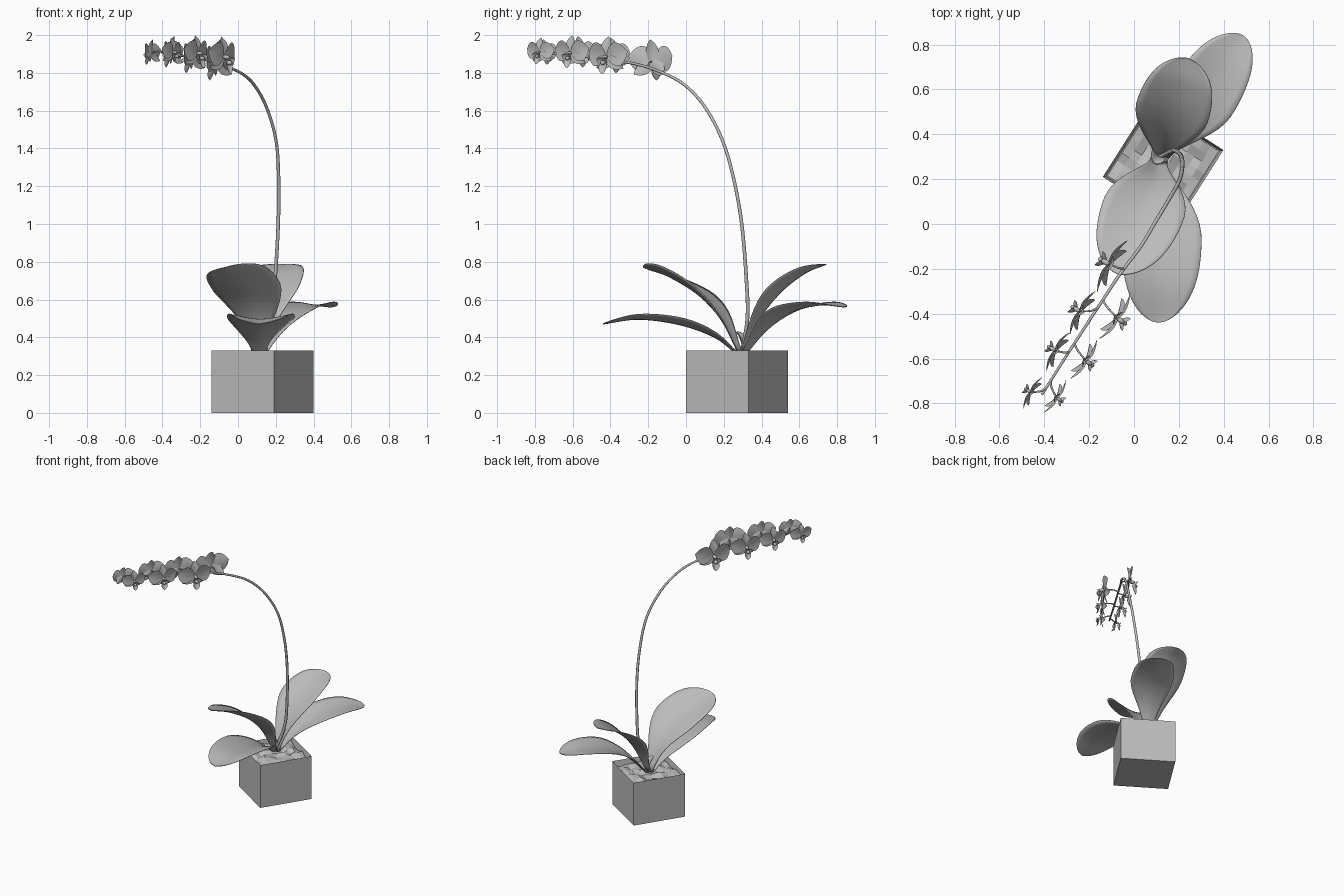
import bpy, bmesh, math, random
from mathutils import Vector, Matrix

random.seed(4)
cube = bpy.data.objects.get("Cube")
if cube:
    bpy.data.objects.remove(cube)

grey = bpy.data.materials.new("plain grey")
grey.use_nodes = True
grey.diffuse_color = (0.5, 0.5, 0.5, 1)
grey.node_tree.nodes["Principled BSDF"].inputs["Base Color"].default_value = (0.5, 0.5, 0.5, 1)
UP = Vector((0, 0, 1))


def make_object(name, data, matrix=None):
    ob = bpy.data.objects.new(name, data)
    bpy.context.collection.objects.link(ob)
    data.materials.append(grey)
    if matrix:
        ob.matrix_world = matrix
    return ob


def finish(name, bm, smooth=True, matrix=None):
    me = bpy.data.meshes.new(name)
    for f in bm.faces:
        f.smooth = smooth
    bm.to_mesh(me)
    bm.free()
    return make_object(name, me, matrix)


def spline(points, t):
    """Point at t (0..1) on a smooth curve through the points."""
    p = [Vector(q) for q in points]
    p = [2 * p[0] - p[1]] + p + [2 * p[-1] - p[-2]]
    x = t * (len(p) - 3)
    i = min(int(x), len(p) - 4)
    f = x - i
    a, b, c, d = p[i:i + 4]
    return 0.5 * (2 * b + (c - a) * f + (2 * a - 5 * b + 4 * c - d) * f ** 2
                  + (3 * b - a - 3 * c + d) * f ** 3)


def sheet(bm, rows, cols, func):
    """Grid surface: func(u, v) with u in 0..1 and v in -1..1."""
    grid = [[bm.verts.new(func(i / rows, 2 * j / cols - 1)) for j in range(cols + 1)]
            for i in range(rows + 1)]
    for a, b in zip(grid, grid[1:]):
        for j in range(cols):
            bm.faces.new((a[j], a[j + 1], b[j + 1], b[j]))


def tube(name, points, radii):
    cu = bpy.data.curves.new(name, 'CURVE')
    cu.dimensions = '3D'
    cu.bevel_depth = 1
    cu.bevel_resolution = 2
    cu.use_fill_caps = True
    sp = cu.splines.new('POLY')
    sp.points.add(len(points) - 1)
    for i, (q, co) in enumerate(zip(sp.points, points)):
        q.co = (*co, 1)
        q.radius = radii[0] + (radii[1] - radii[0]) * i / (len(points) - 1)
    sp.use_smooth = True
    return make_object(name, cu)


# Square pot, hollow at the top
SIDE, HEIGHT = 0.39, 0.33
pot_frame = Matrix.Translation((0.13, 0.27, 0)) @ Matrix.Rotation(math.atan2(0.33, 0.21), 4, 'Z')
bm = bmesh.new()
bmesh.ops.create_cube(bm, size=1)
bmesh.ops.scale(bm, vec=(SIDE, SIDE, HEIGHT), verts=bm.verts)
bmesh.ops.translate(bm, vec=(0, 0, HEIGHT / 2), verts=bm.verts)
top = max(bm.faces, key=lambda f: f.calc_center_median().z)
bmesh.ops.inset_region(bm, faces=[top], thickness=0.016)
bmesh.ops.translate(bm, vec=(0, 0, -0.07), verts=top.verts)
finish("pot", bm, False, pot_frame)

# Bumpy bark filling
bm = bmesh.new()
half = SIDE / 2 - 0.015
sheet(bm, 9, 9, lambda u, v: Vector(((2 * u - 1) * half, v * half, random.uniform(0.285, 0.315))))
finish("bark_filling", bm, False, pot_frame)


# Leaves: broad blades along a curved midrib, folded up at the sides
def leaf(name, path, width, cup=0.2, roll=0.0, base=0.2, peak=0.55):
    def point(u, v):
        t = 1 - (1 - u) ** 1.6
        if t < peak:
            s = t / peak
            w = base + (1 - base) * s * s * (3 - 2 * s)
        else:
            w = max(0, 1 - ((t - peak) / (1 - peak)) ** 2) ** 0.55
        mid = spline(path, t)
        along = (spline(path, min(1, t + 0.02)) - spline(path, max(0, t - 0.02))).normalized()
        side = (Vector(path[-1]) - Vector(path[0])).cross(UP).normalized()
        side = Matrix.Rotation(roll * t, 3, along) @ side
        normal = side.cross(along)
        fold = cup * (1.6 - t)
        return mid + (side * v + normal * fold * (abs(v) ** 1.5)) * w * width
    bm = bmesh.new()
    sheet(bm, 24, 10, point)
    bmesh.ops.remove_doubles(bm, verts=bm.verts, dist=0.0003)
    ob = finish(name, bm)
    thick = ob.modifiers.new("thickness", 'SOLIDIFY')
    thick.thickness = 0.004
    thick.offset = 0


leaf("back_tall_leaf", [(0.12, 0.30, 0.31), (0.14, 0.39, 0.50), (0.17, 0.50, 0.64),
                        (0.21, 0.63, 0.74), (0.24, 0.74, 0.785)], 0.165)
leaf("back_low_leaf", [(0.13, 0.31, 0.31), (0.21, 0.42, 0.45), (0.30, 0.55, 0.535),
                       (0.40, 0.71, 0.57), (0.49, 0.84, 0.56)], 0.15, 0.15)
leaf("front_tall_leaf", [(0.11, 0.28, 0.31), (0.09, 0.19, 0.49), (0.05, 0.07, 0.62),
                         (-0.01, -0.09, 0.72), (-0.07, -0.225, 0.77)], 0.185, 0.2, 0.25)
leaf("front_low_leaf", [(0.11, 0.27, 0.31), (0.11, 0.15, 0.40), (0.12, -0.03, 0.465),
                        (0.12, -0.25, 0.495), (0.11, -0.44, 0.47)], 0.18, 0.2)
leaf("young_leaf", [(0.11, 0.30, 0.31), (0.105, 0.30, 0.36), (0.10, 0.29, 0.40),
                    (0.09, 0.27, 0.43)], 0.035, 0.4)

# Arching flower stem
stem_path = [(0.11, 0.295, 0.31), (0.17, 0.325, 0.5), (0.195, 0.32, 0.7), (0.213, 0.295, 1.0),
             (0.215, 0.25, 1.25), (0.20, 0.19, 1.45), (0.15, 0.1, 1.62), (0.09, 0.0, 1.73),
             (0.03, -0.1, 1.79), (-0.06, -0.22, 1.835), (-0.14, -0.34, 1.86),
             (-0.29, -0.57, 1.89), (-0.41, -0.76, 1.91)]
stem = [spline(stem_path, i / 72) for i in range(73)]
tube("flower_stem", stem, (0.011, 0.006))


# Blossoms: local x across, y out of the face, z up
def petal(bm, angle, length, width, bend, start=(0, 0, 0), cup=0.0, peak=0.9):
    out = Vector((math.cos(angle), 0, math.sin(angle)))
    across = Vector((-out.z, 0, out.x))

    def point(u, v):
        w = width * (0.12 * (1 - u) + math.sin(math.pi * u ** peak) ** 0.7 if 0 < u < 1
                     else 0.12 * (1 - u))
        depth = bend * u * u + cup * v * v * w
        return Vector(start) + out * length * u + across * v * w + Vector((0, depth, 0))
    sheet(bm, 8, 4, point)


def blossom(name, centre, face, size):
    face = Vector(face).normalized()
    across = face.cross(UP).normalized()
    up = across.cross(face)
    frame = Matrix((across, face, up)).transposed().to_4x4()
    frame = Matrix.Translation(centre) @ frame @ Matrix.Scale(size, 4)
    bm = bmesh.new()
    for degrees in (90, 218, 322):                       # three narrow sepals behind
        petal(bm, math.radians(degrees), 0.115, 0.036, -0.025, (0, -0.006, 0), 0.25)
    for degrees in (12, 168):                            # two broad side petals
        petal(bm, math.radians(degrees), 0.138, 0.066, -0.02, cup=0.15, peak=1.15)
    for degrees in (35, 145):                            # upright lip lobes
        petal(bm, math.radians(degrees), 0.042, 0.02, 0.035, (0, 0.022, -0.03), 0.5)
    petal(bm, math.radians(270), 0.075, 0.026, 0.03, (0, 0.025, -0.02), 0.6)
    for pos, scale in (((0, 0.018, 0), (0.013, 0.024, 0.013)),
                       ((0, 0.042, -0.03), (0.014, 0.018, 0.014))):
        bmesh.ops.create_icosphere(bm, subdivisions=2, radius=1, matrix=Matrix.Translation(pos)
                                   @ Matrix.Diagonal((*scale, 1)))
    bmesh.ops.remove_doubles(bm, verts=bm.verts, dist=0.0002)
    finish(name, bm, True, frame)
    # Short stalk back to the main stem
    end = Vector(centre)
    near = min(range(len(stem)), key=lambda i: (stem[i] - end).length)
    root = stem[max(0, near - 1)]
    bend = (root + end) / 2 - face * 0.012 + UP * 0.008
    tube(name + "_stalk", [spline([root, bend, end], i / 6) for i in range(7)], (0.005, 0.004))


left_row = [(-0.11, -0.18, 1.86, 1.0), (-0.24, -0.39, 1.885, 0.86),
            (-0.35, -0.565, 1.905, 0.76), (-0.46, -0.75, 1.905, 0.62)]
right_row = [(-0.075, -0.42, 1.885, 0.92), (-0.215, -0.61, 1.905, 0.8),
             (-0.345, -0.775, 1.91, 0.65)]
for side, row, face in (("right", left_row, (-0.85, 0.5, -0.1)),
                        ("left", right_row, (0.8, -0.55, -0.1))):
    for i, (x, y, z, size) in enumerate(row):
        blossom(f"{side}_blossom_{i + 1}", (x, y, z), face, size)
